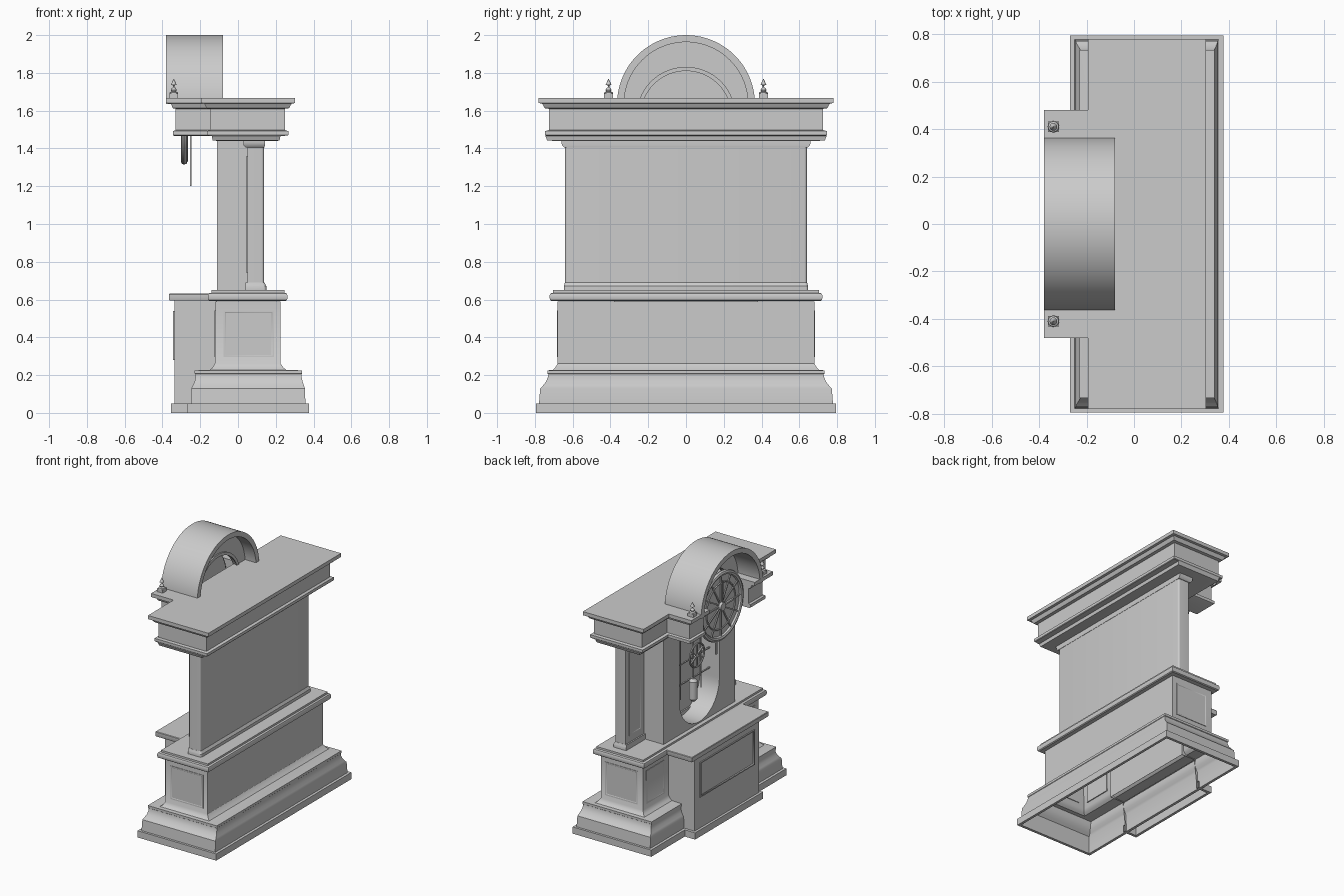
import bpy, bmesh, math
from mathutils import Matrix, Vector

if "Cube" in bpy.data.objects:
    bpy.data.objects.remove(bpy.data.objects["Cube"])

grey = bpy.data.materials.new("stone_grey")
grey.diffuse_color = (0.6, 0.6, 0.6, 1)
grey.use_nodes = True
grey.node_tree.nodes["Principled BSDF"].inputs["Base Color"].default_value = grey.diffuse_color


def finish(name, bm, recalc=True):
    if recalc:
        bmesh.ops.recalc_face_normals(bm, faces=bm.faces)
    me = bpy.data.meshes.new(name)
    bm.to_mesh(me)
    bm.free()
    me.materials.append(grey)
    ob = bpy.data.objects.new(name, me)
    bpy.context.collection.objects.link(ob)
    bpy.ops.object.select_all(action='DESELECT')
    ob.select_set(True)
    bpy.context.view_layer.objects.active = ob
    bpy.ops.object.shade_smooth_by_angle(angle=math.radians(32))
    return ob


def loft(name, rings, bottom=True, skip=()):
    """Stack of point loops, capped on top and optionally below; skip leaves sides open."""
    bm = bmesh.new()
    loops = [[bm.verts.new(p) for p in r] for r in rings]
    n = len(loops[0])
    for a, b in zip(loops, loops[1:]):
        for i in range(n):
            j = (i + 1) % n
            if i not in skip:
                bm.faces.new((a[i], a[j], b[j], b[i]))
    bm.faces.new(loops[-1])
    if bottom:
        bm.faces.new(loops[0][::-1])
    return finish(name, bm, bottom)


def rect(z, x0, x1, y0, y1):
    return [(x0, y0, z), (x1, y0, z), (x1, y1, z), (x0, y1, z)]


def box(name, x0, x1, y0, y1, z0, z1):
    return loft(name, [rect(z0, x0, x1, y0, y1), rect(z1, x0, x1, y0, y1)])


def prism_x(name, pts, x0, x1):
    """Profile in y and z pushed along x."""
    return loft(name, [[(x, y, z) for y, z in pts] for x in (x0, x1)])


def arc(cy, cz, r, a0, a1, n):
    return [(cy + r * math.cos(math.radians(a0 + (a1 - a0) * i / n)),
             cz + r * math.sin(math.radians(a0 + (a1 - a0) * i / n)))
            for i in range(n + 1)]


def arch(name, cz_out, r_out, cz_in, r_in, x0, x1, n=40):
    return prism_x(name, arc(0, cz_out, r_out, 0, 180, n) + arc(0, cz_in, r_in, 180, 0, n), x0, x1)


def disc_x(name, cz, r, x0, x1, n=40):
    return prism_x(name, arc(0, cz, r, 0, 360 - 360 / n, n - 1), x0, x1)


def lathe(name, x, y, prof, n=16):
    return loft(name, [[(x + r * math.cos(2 * math.pi * i / n),
                         y + r * math.sin(2 * math.pi * i / n), z) for i in range(n)]
                       for r, z in prof])


def ring_x(name, x, cz, R, r, n=40, m=8):
    bm = bmesh.new()
    g = [[bm.verts.new((x + r * math.sin(2 * math.pi * j / m),
                        (R + r * math.cos(2 * math.pi * j / m)) * math.cos(2 * math.pi * i / n),
                        cz + (R + r * math.cos(2 * math.pi * j / m)) * math.sin(2 * math.pi * i / n)))
          for j in range(m)] for i in range(n)]
    for i in range(n):
        for j in range(m):
            k, l = (i + 1) % n, (j + 1) % m
            bm.faces.new((g[i][j], g[k][j], g[k][l], g[i][l]))
    return finish(name, bm)


def spokes(name, x, cz, r0, r1, w, count):
    bm = bmesh.new()
    for i in range(count):
        m = (Matrix.Translation((x, 0, cz)) @ Matrix.Rotation(2 * math.pi * i / count, 4, 'X')
             @ Matrix.Translation((0, 0, (r0 + r1) / 2)) @ Matrix.Diagonal((0.01, w, r1 - r0, 1)))
        bmesh.ops.create_cube(bm, size=1, matrix=m)
    return finish(name, bm)


def panel(name, b, direction, depth=0.003):
    """Raised plate with a sunken centre on its outward face."""
    ob = box(name, *b)
    bm = bmesh.new()
    bm.from_mesh(ob.data)
    d = Vector(direction)
    f = [f for f in bm.faces if f.normal.dot(d) > 0.9]
    bmesh.ops.inset_region(bm, faces=f, thickness=0.012, depth=0)
    bmesh.ops.inset_region(bm, faces=f, thickness=0.006, depth=-depth)
    bm.to_mesh(ob.data)
    bm.free()


# Hollow moulded base and pedestal: z, x left, x right, half depth
base = [(0.05, -.25, .358, .775), (0, -.25, .358, .775), (0, -.27, .377, .795),
        (.05, -.27, .377, .795), (.05, -.25, .357, .778), (.13, -.247, .354, .772),
        (.145, -.24, .349, .757), (.165, -.23, .342, .741), (.19, -.225, .337, .731),
        (.205, -.225, .336, .729), (.208, -.23, .339, .733), (.225, -.23, .339, .733),
        (.228, -.15, .255, .705), (.24, -.135, .24, .692), (.262, -.122, .225, .68),
        (.59, -.12, .225, .68)]
loft("base_and_pedestal", [rect(z, a, b, -h, h) for z, a, b, h in base], bottom=False)

# Front projection of base, open towards the main base
front = [(.05, -.335, .38), (0, -.335, .38), (0, -.355, .40), (.05, -.355, .40),
         (.05, -.337, .38), (.60, -.337, .38)]
loft("front_pedestal", [rect(z, a, -.12 if z > .3 else -.24, -h, h) for z, a, h in front[:5]]
     + [rect(.22, -.337, -.22, -.38, .38)], bottom=False, skip=(1,))
loft("front_pedestal_upper", [rect(z, -.337, -.11, -.38, .38) for z in (.22, .60)], bottom=False)

# Pedestal shelves with rounded edges
shelf = [(.592, .010), (.597, .003), (.607, 0), (.622, 0), (.632, .004), (.636, .012)]
loft("pedestal_shelf", [rect(z, -.16 + o, .262 - o, -.722 + o, .722 - o) for z, o in shelf])
loft("front_shelf", [rect(z, -.365 + o, -.08, -.45 + o, .45 - o)
                     for z, o in [(.595, .003), (.60, 0), (.628, 0), (.632, .003)]])
box("shelf_step", -.14, .245, -.705, .705, .63, .65)

# Sunken pedestal panels
panel("front_panel", (-.344, -.33, -.32, .32, .28, .54), (-1, 0, 0), .006)
for s in (1, -1):
    y0, y1 = sorted((s * .675, s * .6835))
    panel("end_panel", (-.078, .19, y0, y1, .295, .542), (0, s, 0))
    y0, y1 = sorted((s * .43, s * .64))
    panel("flank_panel", (-.1235, -.115, y0, y1, .295, .542), (-1, 0, 0))


# Back wall with softened outer corners
def wall(z, x0, x1, h, r=.014):
    c = [(x1 - r + r * math.cos(t), h - r + r * math.sin(t))
         for t in [math.pi / 2 * (1 - i / 5) for i in range(6)]]
    pts = [(x0, h)] + c + [(x, -y) for x, y in c[::-1]] + [(x0, -h)]
    return [(x, y, z) for x, y in pts]


loft("back_wall", [wall(z, .05, .138, .64) for z in (.65, 1.45)])
loft("wall_foot", [wall(z, .04, x, h) for z, x, h in
                   [(.65, .15, .647), (.672, .15, .647), (.676, .146, .645), (.684, .144, .643),
                    (.69, .139, .641)]])
loft("wall_cap", [rect(z, a, b, -h, h) for z, a, b, h in
                  [(1.405, .04, .14, .645), (1.415, .03, .142, .655), (1.43, .03, .142, .66),
                   (1.445, .03, .142, .66)]])

# Case front with a round-bottomed niche
W = .42
niche = [(-W, .65), (W, .65), (W, 1.45), (.235, 1.45)] + \
    arc(0, .895, .235, 0, -180, 24) + [(-.235, 1.45), (-W, 1.45)]
prism_x("case_front", niche, -.11, .055)
for s in (1, -1):
    y0, y1 = sorted((s * .46, s * .60))
    panel("wall_panel", (.045, .055, y0, y1, .74, 1.36), (-1, 0, 0))

# Pendulum, weight and rails inside the niche
lathe("pendulum_rod", -.06, 0, [(.006, .95), (.006, 1.45)], 8)
lathe("pendulum_weight", -.06, 0, [(.012, .80), (.03, .82), (.03, .95), (.012, .97)])
for z in (.95, 1.1):
    box("niche_rail", -.035, -.025, -.235, .235, z, z + .008)
for s in (1, -1):
    lathe("niche_cord", -.04, s * .12, [(.004, .85), (.004, 1.45)], 6)

# Small movement ring in the niche
ring_x("movement_ring", -.09, 1.15, .085, .007, 32, 8)
spokes("movement_ring_spokes", -.09, 1.15, 0, .08, .01, 6)

# Cornice layers: z, x left, x right, half depth
cor = [(1.44, -.11, .21, .70), (1.443, -.135, .22, .735), (1.466, -.138, .225, .745),
       (1.468, -.16, .264, .742), (1.472, -.165, .267, .746), (1.492, -.165, .267, .746),
       (1.497, -.145, .248, .726), (1.61, -.145, .248, .726), (1.613, -.165, .27, .748),
       (1.63, -.175, .28, .757), (1.638, -.178, .284, .762), (1.64, -.195, .303, .78),
       (1.667, -.195, .303, .78)]
loft("cornice", [rect(z, a, b, -h, h) for z, a, b, h in cor])

# Cornice brackets either side of the dial
br = [(1.465, -.335, .435), (1.47, -.345, .445), (1.492, -.345, .445), (1.497, -.33, .43),
      (1.61, -.33, .43), (1.613, -.345, .45), (1.637, -.355, .46), (1.64, -.38, .48),
      (1.667, -.38, .48)]
for s in (1, -1):
    rows = []
    for z, a, h in br:
        y0, y1 = sorted((s * .265, s * h))
        rows.append(rect(z, a, -.12, y0, y1))
    loft("cornice_bracket", rows)
    # Finials
    y = s * .41
    box("finial_block", -.363, -.317, y - .023, y + .023, 1.665, 1.69)
    lathe("finial", -.34, y, [(.024, 1.69), (.022, 1.697), (.012, 1.702), (.016, 1.71),
                              (.010, 1.72), (.004, 1.724), (.004, 1.734), (.016, 1.736),
                              (.0015, 1.768)])

# Arched hood and its wall
arch("hood", 1.635, .365, 1.635, .328, -.38, -.08)
arch("hood_wall", 1.635, .335, 1.57, .245, -.20, -.17)
arch("hood_wall_trim", 1.57, .262, 1.57, .24, -.17, -.162)

# Large dial
disc_x("dial", 1.57, .24, -.285, -.265, 48)
ring_x("dial_rim", -.285, 1.57, .238, .018, 48)
ring_x("dial_inner_rim", -.287, 1.57, .17, .006, 48, 6)
spokes("dial_markers", -.287, 1.57, .03, .235, .01, 12)
disc_x("dial_hub", 1.57, .03, -.31, -.28, 20)
box("minute_hand", -.305, -.299, -.006, .006, 1.57, 1.76)
box("hour_hand", -.299, -.293, -.13, 0, 1.564, 1.576)

# Slim hanger below the dial
box("pendulum_hanger", -.254, -.246, -.01, .01, 1.20, 1.60)
